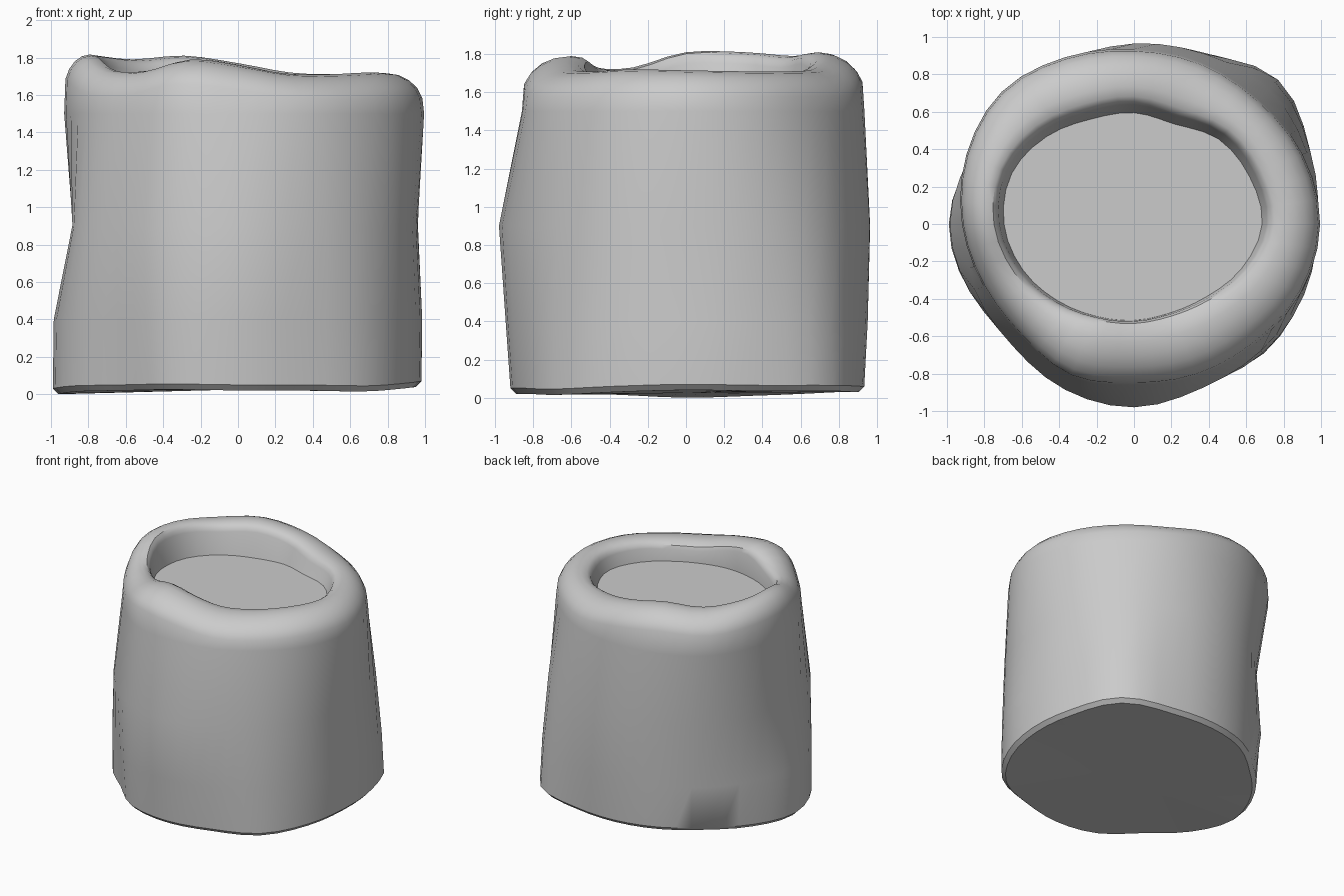
import bpy, bmesh, math

if "Cube" in bpy.data.objects:
    bpy.data.objects.remove(bpy.data.objects["Cube"])

# Control values every 22.5 degrees, counter-clockwise from +x
BASE = [.98, 1.02, 1.09, .98, .93, .91, .89, .94, .99, .95, .88, .93, .92, .92, .98, .98]
LOW = [.985, 1.02, 1.07, .99, .95, .93, .94, .95, .985, .95, .90, .95, .945, .94, .975, .985]
MID = [.96, 1.0, 1.02, .985, .965, .94, .91, .91, .885, .92, .92, .96, .98, .95, .96, .97]
TOP = [.995, .975, .94, .935, .935, .965, 1.0, .97, .92, .87, .85, .885, .86, .88, .91, .965]
INNER = [.71, .70, .68, .62, .64, .65, .70, .74, .72, .66, .59, .54, .52, .52, .56, .64]
HEIGHT = [1.715, 1.71, 1.71, 1.72, 1.77, 1.81, 1.79, 1.81, 1.81, 1.73, 1.73, 1.79, 1.76, 1.715, 1.71, 1.72]
FLOOR = [.04, .035, .035, .03, .03, .03, .02, .01, .0, .015, .02, .025, .02, .02, .015, .03]
KNOTS = (.04, .4, .9, 1.5)
SEG = 48
FILL_Z = 1.56


def sample(table, t):
    """Periodic Catmull-Rom lookup, t in 0..1"""
    n = len(table)
    k = int(t * n)
    f = t * n - k
    a, b, c, d = (table[(k + j) % n] for j in (-1, 0, 1, 2))
    return b + .5 * f * (c - a + f * (2*a - 5*b + 4*c - d + f * (3*(b - c) + d - a)))


def column(t):
    """(radius, z) profile of the sack at one angle, bottom to inside"""
    radii = [sample(tab, t) for tab in (BASE, LOW, MID, TOP)]
    i, h, f = (sample(tab, t) for tab in (INNER, HEIGHT, FLOOR))
    b, o = radii[0], radii[3]
    pts = [(b - .03, f), (b, f + .03)]
    pts += list(zip(radii[1:], KNOTS[1:]))
    # rolled rim: elliptical shoulder, then a gentle dip to the mouth
    rx = (o - i) * .68
    z0 = h - .19
    for deg in (18, 36, 54, 72, 90):
        a = math.radians(deg)
        pts.append((o - rx + rx * math.cos(a), z0 + .19 * math.sin(a)))
    taper = .025 + .02 * math.sin(2 * math.pi * t)
    pts += [(i + (o - rx - i) * .45, h - .008), (i + .012, h - .03),
            (i, h - .06), (i - taper, FILL_Z)]
    return pts


def make_object(name, bm):
    bmesh.ops.recalc_face_normals(bm, faces=bm.faces)
    me = bpy.data.meshes.new(name)
    bm.to_mesh(me)
    bm.free()
    ob = bpy.data.objects.new(name, me)
    bpy.context.collection.objects.link(ob)
    bpy.ops.object.select_all(action='DESELECT')
    ob.select_set(True)
    bpy.context.view_layer.objects.active = ob
    bpy.ops.object.shade_smooth_by_angle(angle=math.radians(38))
    return ob


# Sack body with rolled rim, flat bottom and level contents in one closed skin
bm = bmesh.new()
cols = []
for s in range(SEG):
    a = 2 * math.pi * s / SEG
    cols.append([bm.verts.new((r * math.cos(a), r * math.sin(a), z)) for r, z in column(s / SEG)])
for s in range(SEG):
    p, q = cols[s], cols[(s + 1) % SEG]
    for k in range(len(p) - 1):
        bm.faces.new((p[k], q[k], q[k + 1], p[k + 1]))
under = bm.verts.new((0, 0, .025))
for s in range(SEG):
    bm.faces.new((cols[s][0], under, cols[(s + 1) % SEG][0]))
bm.faces.new([c[-1] for c in cols])
make_object("open_sack", bm)
